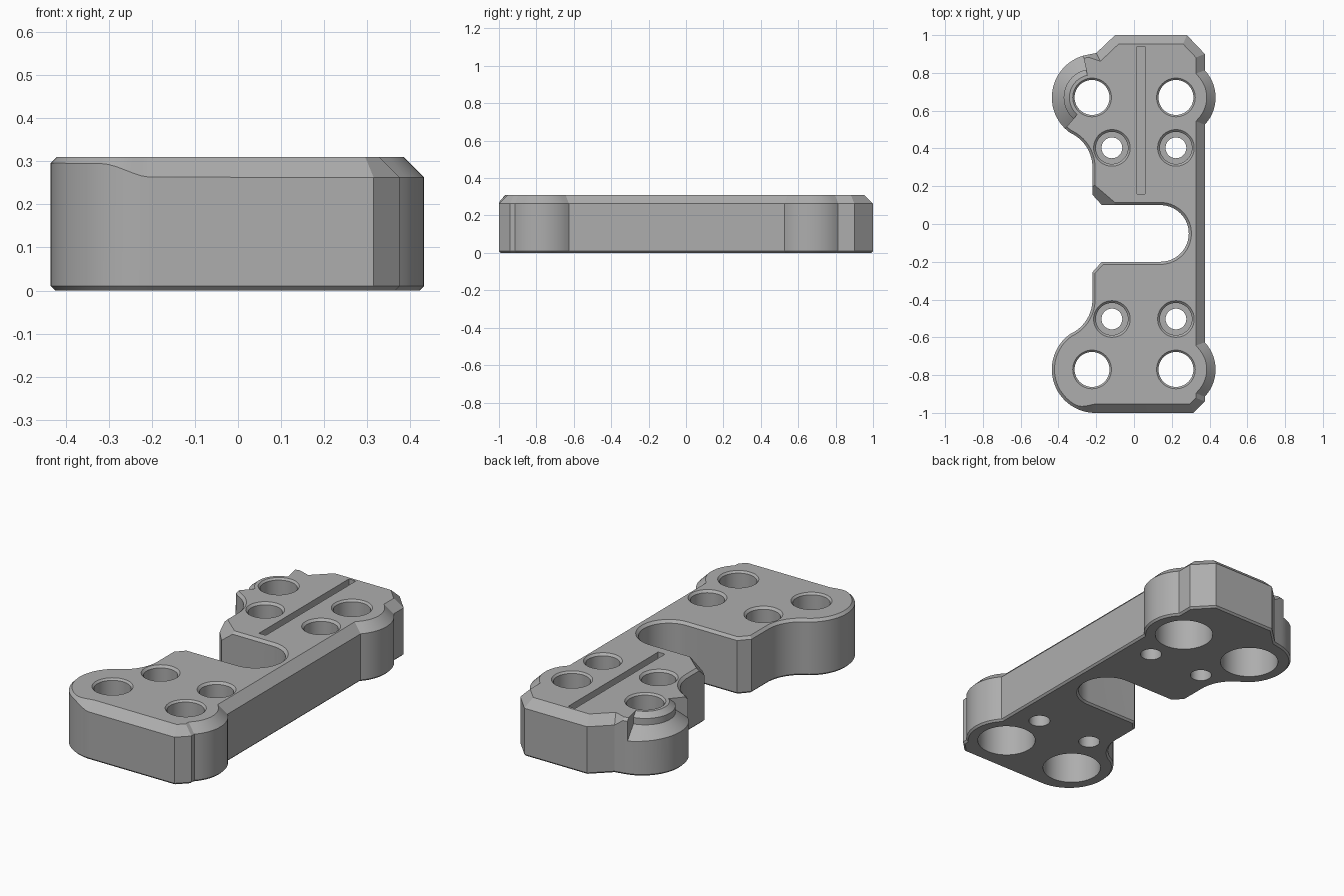
import bpy, bmesh
from math import cos, sin, radians, pi
from mathutils import Vector

cube = bpy.data.objects.get("Cube")
if cube:
    bpy.data.objects.remove(cube, do_unlink=True)

TOP = 0.31
MID = -0.05   # mirror line of the two ends along y

grey = bpy.data.materials.new("plain grey")
grey.use_nodes = True
colour = (0.42, 0.42, 0.42, 1)
grey.diffuse_color = colour
grey.node_tree.nodes["Principled BSDF"].inputs["Base Color"].default_value = colour


def make(name, bm):
    bmesh.ops.recalc_face_normals(bm, faces=bm.faces[:])
    mesh = bpy.data.meshes.new(name)
    bm.to_mesh(mesh)
    bm.free()
    mesh.materials.append(grey)
    obj = bpy.data.objects.new(name, mesh)
    bpy.context.collection.objects.link(obj)
    return obj


def arc(cx, cy, r, start, end, n):
    angles = [radians(start + (end - start) * i / n) for i in range(n + 1)]
    return [Vector((cx + r * cos(a), cy + r * sin(a))) for a in angles]


def flip(points):
    return [Vector((p.x, 2 * MID - p.y)) for p in reversed(points)]


# Outline of the bracket, anticlockwise
ear = arc(0.222, -0.77, 0.21, -43.2, 43.2, 14)
neck = arc(-0.42, -0.40, 0.2, 0, -60, 12)
notch = arc(0.14, MID, 0.15, 90, -90, 28)
outline = [Vector((0.315, -1)), Vector((0.375, -0.94))] + ear + flip(ear)
outline += [Vector(p) for p in [(0.375, 0.9), (0.28, 1), (-0.1, 1), (-0.2, 0.905)]]
outline += arc(-0.205, 0.67, 0.23, 100, 240, 26)[:-1] + flip(neck)
outline += [Vector((-0.22, 0.155)), Vector((-0.17, 0.1))] + notch
outline += [Vector((-0.17, -0.2)), Vector((-0.22, -0.255))] + neck
outline += arc(-0.205, -0.77, 0.23, 120, 270, 30)[1:]


def chamfer(p):
    """Wide edge on the right, front and back; narrow on the left and notch."""
    if p.x > 0.3:
        return 0.047
    if abs(p.y) > 0.9:
        t = min(max((p.x + 0.32) / 0.12, 0), 1)
        return 0.015 + 0.032 * t * t * (3 - 2 * t)
    return 0.014


def inset(points, amounts):
    result = []
    for i, p in enumerate(points):
        a = (p - points[i - 1]).normalized()
        b = (points[(i + 1) % len(points)] - p).normalized()
        na, nb = Vector((-a.y, a.x)), Vector((-b.y, b.x))
        result.append(p + (na + nb) * amounts[i] / (1 + na.dot(nb)))
    return result


# Bracket body: four stacked rings
widths = [chamfer(p) for p in outline]
foot = [0.01] * len(outline)
bm = bmesh.new()
rings = []
for pts, heights in [(inset(outline, foot), [0] * len(outline)),
                     (outline, foot),
                     (outline, [TOP - w for w in widths]),
                     (inset(outline, widths), [TOP] * len(outline))]:
    rings.append([bm.verts.new((p.x, p.y, z)) for p, z in zip(pts, heights)])
for low, high in zip(rings, rings[1:]):
    for i in range(len(low)):
        bm.faces.new((low[i - 1], low[i], high[i], high[i - 1]))
bm.faces.new(rings[0][::-1])
bm.faces.new(rings[-1])
bracket = make("bracket_body", bm)


def cut(cutter):
    cutter.hide_render = True
    mod = bracket.modifiers.new("cut", "BOOLEAN")
    mod.operation = "DIFFERENCE"
    mod.solver = "EXACT"
    mod.object = cutter
    bpy.context.view_layer.objects.active = bracket
    bpy.ops.object.modifier_apply(modifier=mod.name)
    bpy.data.objects.remove(cutter, do_unlink=True)


def lathe(name, profile, x, y, start=0, end=360, n=48):
    """Turn a closed (radius, z) profile about a vertical axis."""
    bm = bmesh.new()
    full = end - start == 360
    loops = []
    for i in range(n if full else n + 1):
        a = radians(start + (end - start) * i / n)
        loops.append([bm.verts.new((x + r * cos(a), y + r * sin(a), z)) for r, z in profile])
    m = len(profile)
    for i in range(n):
        a, b = loops[i], loops[(i + 1) % len(loops)]
        for j in range(m):
            if profile[j][0] or profile[j - 1][0]:
                bm.faces.new((a[j - 1], a[j], b[j], b[j - 1]))
    if not full:
        bm.faces.new(loops[0])
        bm.faces.new(loops[-1])
    bmesh.ops.remove_doubles(bm, verts=bm.verts[:], dist=1e-5)
    return make(name, bm)


def block(name, point, normal, size, depth):
    """Box whose inner face passes through a point, facing along a normal."""
    bm = bmesh.new()
    bmesh.ops.create_cube(bm, size=1)
    n = Vector(normal).normalized()
    rot = n.to_track_quat("Z", "Y").to_matrix()
    for v in bm.verts:
        v.co = rot @ Vector((v.co.x * size, v.co.y * size, (v.co.z + 0.5) * depth)) + Vector(point)
    return make(name, bm)


# Stepped ledge around the back corner boss
ledge = [(0.12, 0.4), (0.12, TOP), (0.15, 0.285), (0.15, 0.25), (0.31, 0.12), (0.31, 0.4)]
cut(lathe("ledge_cutter", ledge, -0.222, 0.67, 102, 229))

# Sloped faces at the back right corner, then at the notch mouth
cut(block("corner_top_cutter", (0.235, 0.8625, TOP), (0.34, 0.34, 1), 0.6, 0.2))
cut(block("corner_under_cutter", (0.3275, 0.95, 0.235), (0.707, 0.707, -0.3), 0.6, 0.2))
for side in (1, -1):
    cut(block("mouth_cutter", (-0.17, MID + side * 0.195, 0.285),
              (-0.65, -0.76 * side, 0.85), 0.22, 0.15))

# Corner sockets open below, and countersunk screw holes open above
socket = [(0, -0.1), (0.15, -0.1), (0.15, 0.21), (0.0925, 0.21), (0.0925, 0.3), (0.1225, 0.33), (0, 0.33)]
screw = [(0, -0.1), (0.055, -0.1), (0.055, 0.11), (0.085, 0.11), (0.085, 0.298), (0.115, 0.328), (0, 0.328)]
for side in (1, -1):
    for x in (-0.222, 0.222):
        cut(lathe("socket_cutter", socket, x, MID + side * 0.72))
    for x in (-0.117, 0.222):
        cut(lathe("screw_cutter", screw, x, MID + side * 0.453))

# Long shallow groove in the top
bm = bmesh.new()
bmesh.ops.create_cube(bm, size=1)
for v in bm.verts:
    v.co = Vector((0.036 + v.co.x * 0.042, 0.55 + v.co.y * 0.78, TOP + v.co.z * 0.07))
cut(make("groove_cutter", bm))

# Two side holes beside the boss
for point, direction in [((-0.15, 0.952, 0.185), (-1, 1, 0)), ((-0.29, 0.45, 0.2), (-1, 0.6, 0))]:
    bm = bmesh.new()
    bmesh.ops.create_cone(bm, cap_ends=True, segments=32, radius1=0.05, radius2=0.05, depth=0.2)
    rot = Vector(direction).to_track_quat("Z", "Y").to_matrix()
    for v in bm.verts:
        v.co = rot @ v.co + Vector(point)
    cut(make("side_hole_cutter", bm))

# Smooth curved walls, crisp edges
bpy.ops.object.select_all(action="DESELECT")
bracket.select_set(True)
bpy.context.view_layer.objects.active = bracket
bpy.ops.object.shade_smooth_by_angle(angle=radians(25))
